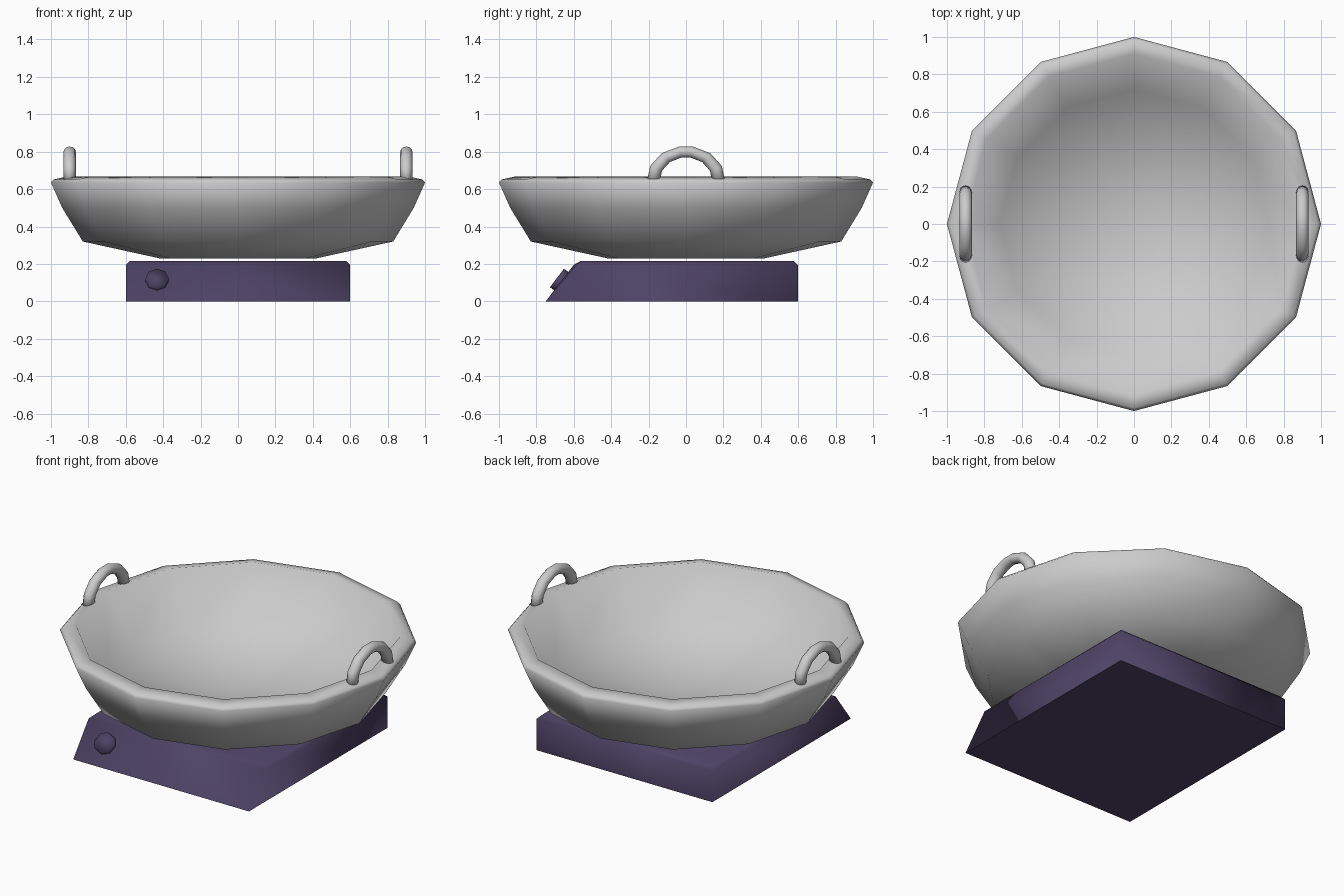
import bpy, bmesh, math
from mathutils import Vector, Matrix

if "Cube" in bpy.data.objects:
    bpy.data.objects.remove(bpy.data.objects["Cube"])


def make_object(name, bm, material=None, flat_bottom=False):
    bmesh.ops.recalc_face_normals(bm, faces=bm.faces)
    for f in bm.faces:
        f.smooth = not (flat_bottom and f.normal.z < -0.9)
    me = bpy.data.meshes.new(name)
    bm.to_mesh(me)
    bm.free()
    ob = bpy.data.objects.new(name, me)
    bpy.context.collection.objects.link(ob)
    if material:
        me.materials.append(material)
    return ob


def lathe(name, profile, sides):
    bm = bmesh.new()
    verts = [bm.verts.new((r, 0, z)) for r, z in profile]
    edges = [bm.edges.new(p) for p in zip(verts, verts[1:])]
    bmesh.ops.spin(bm, geom=verts + edges, cent=(0, 0, 0), axis=(0, 0, 1),
                   angle=2 * math.pi, steps=sides)
    bmesh.ops.remove_doubles(bm, verts=bm.verts, dist=0.0005)
    return make_object(name, bm)


purple = bpy.data.materials.new("purple")
purple.diffuse_color = (0.075, 0.055, 0.13, 1)
purple.use_nodes = True
purple.node_tree.nodes["Principled BSDF"].inputs["Base Color"].default_value = purple.diffuse_color

# Twelve-sided thick bowl: outside, rounded rim, inside
lathe("bowl", [(0, 0.23), (0.42, 0.23), (0.83, 0.32),
               (0.94, 0.50), (1.0, 0.635), (0.985, 0.652), (0.91, 0.668),
               (0.72, 0.375), (0, 0.29)], 12)


# Arched tube handles on the rim
def handle(name, x):
    bm = bmesh.new()
    rings = []
    for deg in (-4, 24, 52, 80, 100, 128, 156, 184):
        a = math.radians(deg)
        rings.append([])
        for i in range(12):
            t = math.tau * i / 12
            r = 0.175 + 0.035 * math.cos(t)
            rings[-1].append(bm.verts.new((x + 0.033 * math.sin(t),
                                           r * math.cos(a), 0.65 + 0.86 * r * math.sin(a))))
    for a, b in zip(rings, rings[1:]):
        for i in range(12):
            j = (i + 1) % 12
            bm.faces.new((a[i], a[j], b[j], b[i]))
    bm.faces.new(rings[0])
    bm.faces.new(rings[-1])
    make_object(name, bm)


handle("left_handle", -0.9)
handle("right_handle", 0.9)

# Base block with sloping front and chamfered top edges
bm = bmesh.new()
bmesh.ops.create_cube(bm, size=1.2)
for v in bm.verts:
    top = v.co.z > 0
    v.co.z = 0.217 if top else 0
    if v.co.y < 0:
        v.co.y = -0.585 if top else -0.75
top_edges = [e for e in bm.edges if all(v.co.z > 0.1 for v in e.verts)]
bmesh.ops.bevel(bm, geom=top_edges, offset=0.024, segments=1, affect='EDGES')
make_object("base", bm, purple, flat_bottom=True)

# Eight-sided knob on the sloping front
bm = bmesh.new()
normal = Vector((0, -0.217, 0.165)).normalized()
place = Matrix.Translation((-0.433, -0.666, 0.107)) @ \
    normal.to_track_quat('Z', 'Y').to_matrix().to_4x4()
bmesh.ops.create_cone(bm, cap_ends=True, segments=8, radius1=0.062, radius2=0.062,
                      depth=0.06, matrix=place)
make_object("knob", bm, purple)
